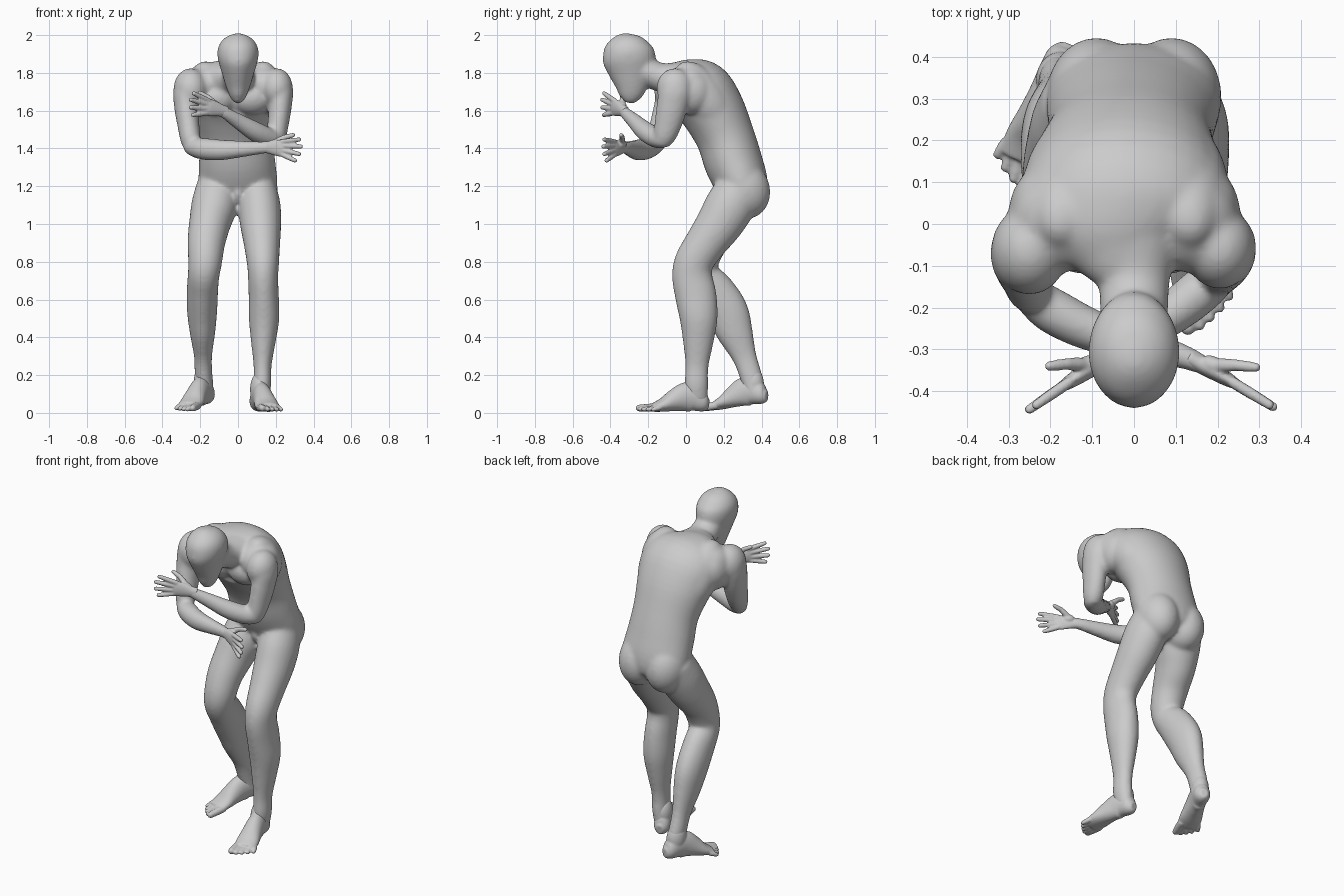
import bpy, bmesh, math
from mathutils import Vector, Matrix

X, Z = Vector((1, 0, 0)), Vector((0, 0, 1))


def loft(bm, stations, ref=X, mat=Matrix(), seg=24, sub=4):
    """Tube of ellipses through stations (x, y, z, half width along ref, half depth)."""
    pts = [Vector(s) for s in stations]
    path = []
    for i in range(len(pts) - 1):
        a, b, c, d = pts[max(i - 1, 0)], pts[i], pts[i + 1], pts[min(i + 2, len(pts) - 1)]
        for k in range(sub):
            t = k / sub
            path.append(0.5 * (2 * b + (c - a) * t + (2 * a - 5 * b + 4 * c - d) * t * t
                               + (3 * b - a - 3 * c + d) * t ** 3))
    path.append(pts[-1])
    centres = [Vector(p[:3]) for p in path]
    rings = []
    for i, p in enumerate(path):
        tan = (centres[min(i + 1, len(path) - 1)] - centres[max(i - 1, 0)]).normalized()
        side = (ref - tan * ref.dot(tan)).normalized()
        dep = tan.cross(side)
        rings.append([bm.verts.new(mat @ (centres[i] + side * p[3] * math.cos(a) + dep * p[4] * math.sin(a)))
                      for a in (2 * math.pi * j / seg for j in range(seg))])
    for r, s in zip(rings, rings[1:]):
        for j in range(seg):
            k = (j + 1) % seg
            bm.faces.new((r[j], r[k], s[k], s[j]))
    bm.faces.new(rings[0][::-1])
    bm.faces.new(rings[-1])


def blob(bm, centre, radii, tilt=0.0, mat=Matrix(), lean=0.0):
    m = (mat @ Matrix.Translation(centre) @ Matrix.Rotation(math.radians(tilt), 4, 'X')
         @ Matrix.Rotation(math.radians(lean), 4, 'Y') @ Matrix.Diagonal((*radii, 1)))
    bmesh.ops.create_uvsphere(bm, u_segments=28, v_segments=16, radius=1, matrix=m)


def digit(bm, a, b, r, mat=Matrix()):
    """Rounded finger or toe from a to b."""
    a, b = Vector(a), Vector(b)
    m = a.lerp(b, 0.5)
    ref = Z if abs((b - a).normalized().z) < 0.9 else X
    loft(bm, [(*a, r, r), (*m, r, r), (*b, r * .85, r * .85)], ref, mat, 12, 2)
    blob(bm, b, (r * .85,) * 3, 0, mat)


def finish(name, bm, voxel, smooth):
    bmesh.ops.recalc_face_normals(bm, faces=bm.faces)
    me = bpy.data.meshes.new(name)
    bm.to_mesh(me)
    bm.free()
    ob = bpy.data.objects.new(name, me)
    bpy.context.collection.objects.link(ob)
    r = ob.modifiers.new("fuse", 'REMESH')
    r.mode, r.voxel_size, r.use_smooth_shade = 'VOXEL', voxel, True
    s = ob.modifiers.new("soften", 'SMOOTH')
    s.factor, s.iterations = 0.5, smooth


body = bmesh.new()

# trunk, from crotch to neck base
loft(body, [(0, .31, 1.08, .10, .07), (0, .30, 1.13, .18, .115), (0, .295, 1.21, .208, .14),
            (-.005, .25, 1.33, .202, .154), (-.01, .208, 1.46, .197, .155), (-.018, .142, 1.60, .225, .17),
            (-.022, .07, 1.70, .243, .175), (-.025, -.015, 1.75, .22, .135),
            (-.015, -.08, 1.775, .125, .085), (0, -.12, 1.785, .08, .06)], seg=36)
# neck
loft(body, [(-.01, -.03, 1.765, .13, .095), (0, -.13, 1.775, .088, .078), (0, -.2, 1.805, .082, .075),
            (0, -.27, 1.85, .075, .075)])
# head
loft(body, [(0, -.30, 1.64, .02, .024), (0, -.295, 1.675, .044, .06), (0, -.29, 1.73, .065, .088),
            (0, -.292, 1.80, .086, .12), (0, -.30, 1.87, .106, .141), (0, -.31, 1.925, .108, .13),
            (0, -.314, 1.968, .088, .101), (0, -.316, 1.996, .053, .06), (0, -.316, 2.009, .015, .02)])
# paired muscles: glutes, chest, flanks under the arms, shoulder bridges
for s in (-1, 1):
    blob(body, (s * .09, .305, 1.185), (.12, .138, .16), 22)
    blob(body, (s * .095 - .02, -.045, 1.655), (.10, .07, .085), 35)
    blob(body, (s * .13 - .02, .10, 1.665), (.115, .118, .23), 36, lean=s * 8)
    blob(body, (s * .16 - .023, .0, 1.745), (.115, .12, .095), 20, lean=s * 14)
    blob(body, (s * .19 - .023, .02, 1.70), (.088, .12, .12), 35)
# groin
blob(body, (0, .19, 1.16), (.03, .04, .05), 20)

# front leg
loft(body, [(.10, .29, 1.2, .10, .12), (.112, .235, 1.1, .113, .132), (.12, .176, 1.0, .109, .124),
            (.127, .105, .9, .097, .11), (.132, .043, .8, .086, .104), (.133, .033, .72, .08, .107),
            (.136, .052, .62, .08, .11), (.138, .067, .5, .081, .101), (.134, .065, .38, .066, .082),
            (.13, .058, .25, .048, .062), (.128, .055, .15, .048, .063), (.115, .06, .06, .042, .056)])
# rear leg
loft(body, [(-.11, .29, 1.2, .11, .12), (-.125, .235, 1.1, .122, .127), (-.15, .18, 1.0, .11, .12),
            (-.168, .116, .9, .1, .103), (-.174, .078, .8, .09, .095), (-.182, .082, .73, .084, .092),
            (-.188, .145, .65, .083, .108), (-.19, .215, .54, .08, .113), (-.188, .257, .43, .068, .098),
            (-.185, .308, .3, .048, .066), (-.182, .342, .2, .047, .06), (-.17, .373, .09, .042, .056)])

# shoulders
blob(body, (.205, -.058, 1.72), (.085, .098, .105))
blob(body, (-.25, -.063, 1.712), (.092, .107, .113))
# upper arms
loft(body, [(.17, 0, 1.75, .07, .07), (.222, -.05, 1.72, .068, .087), (.224, -.07, 1.64, .063, .084),
            (.214, -.092, 1.54, .057, .074), (.20, -.115, 1.46, .053, .06), (.192, -.125, 1.415, .037, .037)])
loft(body, [(-.2, -.01, 1.75, .07, .07), (-.265, -.06, 1.71, .074, .092), (-.273, -.085, 1.62, .065, .086),
            (-.262, -.12, 1.52, .058, .074), (-.25, -.155, 1.44, .053, .06), (-.242, -.165, 1.39, .037, .037)])
# forearms
loft(body, [(.215, -.115, 1.445, .042, .042), (.165, -.155, 1.455, .053, .055), (.09, -.215, 1.49, .053, .051),
            (0, -.275, 1.545, .042, .038), (-.06, -.317, 1.583, .034, .029), (-.095, -.34, 1.605, .031, .021)], Z)
loft(body, [(-.262, -.155, 1.415, .042, .042), (-.20, -.205, 1.40, .057, .055), (-.10, -.255, 1.392, .056, .051),
            (.02, -.29, 1.397, .044, .04), (.12, -.318, 1.404, .035, .03), (.18, -.345, 1.406, .031, .021)], Z)
finish("body", body, .009, 16)


def hand(name, wrist, tip):
    """Open hand; local x runs to the fingertips, z to the thumb, y to the palm side."""
    d = (Vector(tip) - Vector(wrist)).normalized()
    up = (Z - d * Z.dot(d)).normalized()
    n = d.cross(up)
    n = n if n.y > 0 else -n
    m = Matrix((d, n, up)).transposed().to_4x4()
    m.translation = wrist
    bm = bmesh.new()
    loft(bm, [(-.03, 0, 0, .031, .023), (0, 0, 0, .032, .022), (.04, 0, 0, .04, .02), (.08, 0, -.002, .046, .017),
              (.106, 0, -.002, .043, .012)], Z, m)
    for z, ang, ln in ((.032, 8, .106), (.01, 0, .116), (-.013, -9, .108), (-.035, -20, .088)):
        a = math.radians(ang)
        digit(bm, (.09, 0, z), (.09 + ln * math.cos(a), -.004, z + ln * math.sin(a)), .0135, m)
    # thumb
    blob(bm, (.035, .012, .018), (.035, .022, .024), 0, m)
    digit(bm, (.03, .012, .022), (.08, .04, .055), .0165, m)
    digit(bm, (.08, .04, .055), (.122, .058, .068), .0135, m)
    finish(name, bm, .005, 3)


hand("upper_hand", (-.085, -.334, 1.60), (-.26, -.445, 1.65))
hand("lower_hand", (.155, -.333, 1.406), (.34, -.437, 1.40))


def foot(name, heel, tip, pitch, inner):
    """Bare foot; local -y runs to the toes, inner is the big-toe side."""
    h, t = Vector(heel), Vector(tip)
    yaw = math.atan2(t.x - h.x, h.y - t.y)
    m = (Matrix.Translation(h) @ Matrix.Rotation(yaw, 4, 'Z')
         @ Matrix.Rotation(math.radians(pitch), 4, 'X'))
    bm = bmesh.new()
    loft(bm, [(0, -.003, .045, .022, .028), (0, -.03, .052, .044, .049), (0, -.08, .08, .049, .076),
              (0, -.13, .083, .051, .077), (0, -.19, .065, .057, .059), (0, -.25, .042, .065, .037),
              (0, -.305, .028, .062, .023)], X, m)
    blob(bm, (0, -.075, .125), (.05, .06, .09), 0, m)
    for i, (end, r) in enumerate(((.38, .0215), (.38, .016), (.367, .015), (.35, .0145), (.328, .014))):
        x = inner * (.043 - .0245 * i)
        digit(bm, (x, -.275, .029), (x * 1.15, -end + .012, .004 + r), r, m)
    finish(name, bm, .006, 3)


foot("front_foot", (.098, .122, 0), (.18, -.25, 0), 0, -1)
foot("rear_foot", (-.15, .437, .045), (-.29, .085, .005), 7, 1)
